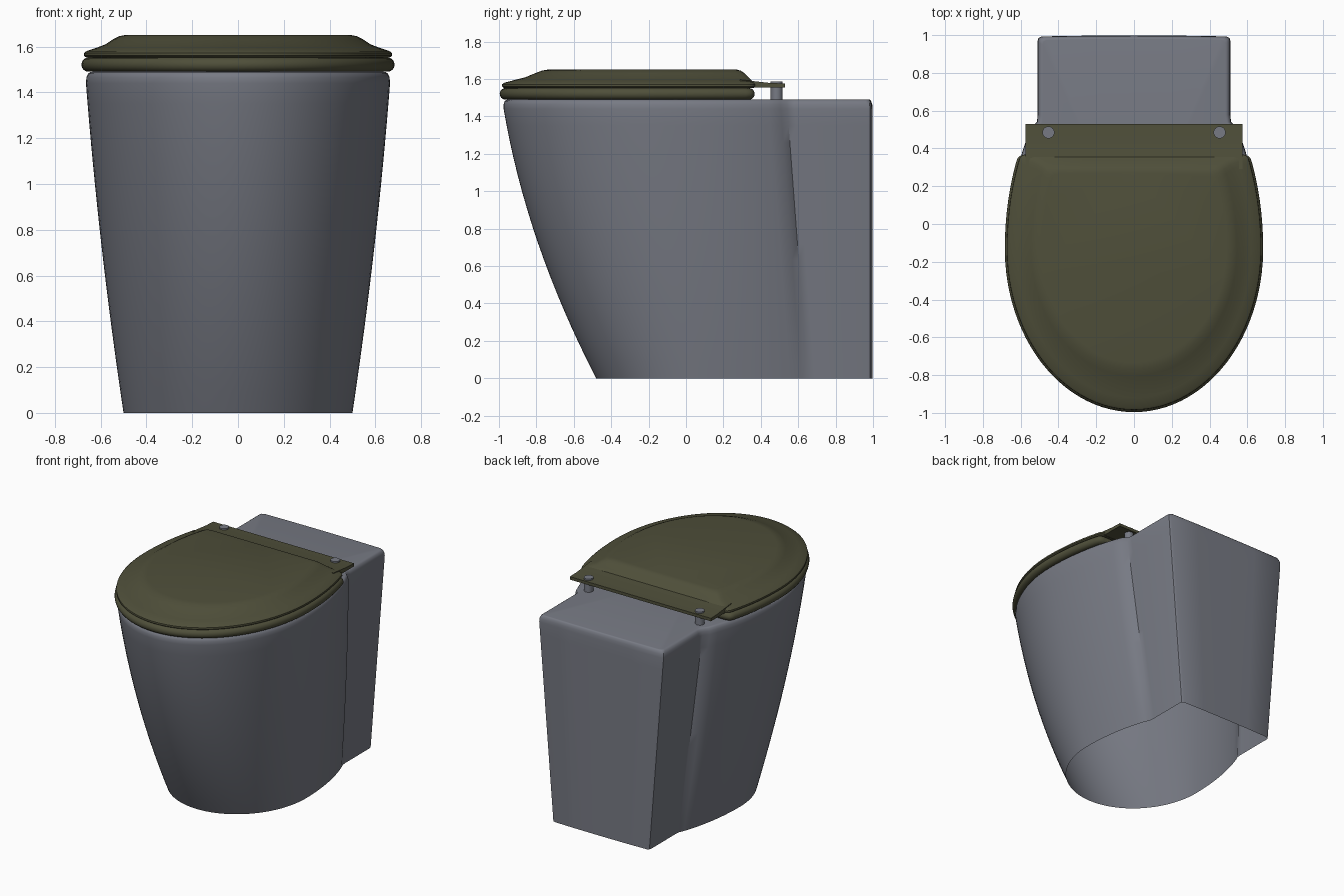
import bpy, bmesh, math

if "Cube" in bpy.data.objects:
    bpy.data.objects.remove(bpy.data.objects["Cube"])


def material(name, rgb):
    m = bpy.data.materials.new(name)
    m.diffuse_color = (*rgb, 1)
    m.use_nodes = True
    m.node_tree.nodes["Principled BSDF"].inputs["Base Color"].default_value = m.diffuse_color
    return m


GREY = material("grey ceramic", (0.185, 0.195, 0.23))
OLIVE = material("dark olive plastic", (0.078, 0.078, 0.042))


def finish(name, bm, mat, angle=35):
    bmesh.ops.recalc_face_normals(bm, faces=bm.faces)
    me = bpy.data.meshes.new(name)
    bm.to_mesh(me)
    bm.free()
    me.materials.append(mat)
    ob = bpy.data.objects.new(name, me)
    bpy.context.collection.objects.link(ob)
    bpy.ops.object.select_all(action='DESELECT')
    ob.select_set(True)
    bpy.context.view_layer.objects.active = ob
    bpy.ops.object.shade_smooth_by_angle(angle=math.radians(angle))
    return ob


def oval_half(w, front, yc, bb, clip, n=32):
    """Right half of an oval from the front tip to a clipping line near the back."""
    end = math.acos(-(clip - yc) / bb)
    pts = []
    for i in range(n + 1):
        t = end * i / n
        r = (yc - front) if t < math.pi / 2 else bb
        pts.append((w * math.sin(t), yc - r * math.cos(t)))
    return pts


def mirrored(half):
    """Close a right half whose first and last points lie on x = 0."""
    return half + [(-x, y) for x, y in reversed(half[1:-1])]


def loft(bm, rings, cap=False, closed=False):
    """Skin a list of (outline, z) rings."""
    vs = [[bm.verts.new((x, y, z)) for x, y in pts] for pts, z in rings]
    pairs = list(zip(vs, vs[1:])) + ([(vs[-1], vs[0])] if closed else [])
    for a, b in pairs:
        for i in range(len(a)):
            j = (i + 1) % len(a)
            bm.faces.new((a[i], a[j], b[j], b[i]))
    if cap:
        bm.faces.new(vs[-1])
    return vs


# Body: oval bowl flowing into a tapered rear box, open underneath
def body_outline(z, d=0.0):
    w = 0.5 + 0.15 * z - 0.025 * z * z - d
    front = -0.48 - 0.518 * z + 0.121 * z * z + d
    yj = 0.65 - 0.075 * z
    bw = 0.395 + 0.08 * z - d
    back = 0.998 - d * 0.6
    half = oval_half(w, front, 0.08 - 0.14 * z, 0.95 + 0.107 * z, yj - 0.035)
    half += [(bw + 0.003, yj), (bw, yj + 0.04), (bw, back - 0.03),
             (bw - 0.004, back - 0.014), (bw - 0.02, back - 0.005),
             (bw * 0.5, back - 0.001), (0, back)]
    return mirrored(half)


rings = [(body_outline(z), z) for z in [1.44 * i / 16 for i in range(17)]]
rings += [(body_outline(z, d), z) for z, d in
          ((1.465, 0.004), (1.482, 0.013), (1.489, 0.023), (1.49, 0.032))]
# Hidden basin: radial copies of the rim outline, dropping inside the shell
rim = rings[-1][0]
CY = -0.25


def basin(w, l):
    out = []
    for x, y in rim:
        a = math.atan2(y - CY, x)
        out.append((w * math.cos(a), CY + l * math.sin(a)))
    return out


for w, l, z in ((0.45, 0.52, 1.49), (0.435, 0.5, 1.47), (0.42, 0.48, 1.3),
                (0.36, 0.41, 1.05), (0.25, 0.28, 0.85), (0.12, 0.13, 0.76)):
    rings.append((basin(w, l), z))
bm = bmesh.new()
loft(bm, rings, cap=True)
finish("toilet_body", bm, GREY, 40)


# Seat and lid share a D outline with rounded rear corners
def d_outline(w, front, back):
    half = oval_half(w, front, -0.13, 1.11 * w / 0.68, back - 0.045)
    x = half[-1][0]
    half += [(x - 0.008, back - 0.02), (x - 0.022, back - 0.006),
             (x - 0.045, back), (x * 0.5, back), (0, back)]
    return mirrored(half)


# Seat ring with rounded outer and inner edges
rings = []
for side in (0, 1):
    for i in range(9):
        a = math.radians(-90 + 22.5 * i)
        if side == 0:
            d, s = 0.03 * (1 - math.cos(a)), math.sin(a)
        else:
            d, s = 0.2 + 0.03 * math.cos(a), -math.sin(a)
        rings.append((d_outline(0.684 - d, -0.996 + d, 0.367 - d),
                      1.521 + 0.031 * s))
bm = bmesh.new()
loft(bm, rings, closed=True)
finish("seat", bm, OLIVE)

# Lid: thin edge, sloping shoulder, flat raised top
profile = ((0.60, -0.90, 0.31, 1.553), (0.664, -0.974, 0.362, 1.553),
           (0.673, -0.984, 0.37, 1.560), (0.672, -0.983, 0.37, 1.572),
           (0.662, -0.972, 0.365, 1.580), (0.62, -0.92, 0.35, 1.594),
           (0.58, -0.86, 0.335, 1.609), (0.545, -0.805, 0.312, 1.632),
           (0.52, -0.77, 0.292, 1.645), (0.49, -0.735, 0.27, 1.651))
bm = bmesh.new()
vs = loft(bm, [(d_outline(w, f, b), z) for w, f, b, z in profile], cap=True)
bm.faces.new(vs[0])
finish("lid", bm, OLIVE)

# Hinge plate: extruded side profile behind the lid
side = ((0.29, 1.554), (0.53, 1.554), (0.53, 1.576), (0.45, 1.579),
        (0.36, 1.589), (0.29, 1.597))
bm = bmesh.new()
loft_ends = [[bm.verts.new((x, y, z)) for y, z in side] for x in (-0.574, 0.574)]
for i in range(len(side)):
    j = (i + 1) % len(side)
    a, b = loft_ends
    bm.faces.new((a[i], a[j], b[j], b[i]))
for e in loft_ends:
    bm.faces.new(e)
finish("hinge_plate", bm, OLIVE, 25)

# Hinge pins through the plate
for name, x in (("hinge_pin_left", -0.453), ("hinge_pin_right", 0.453)):
    bm = bmesh.new()
    bmesh.ops.create_cone(bm, cap_ends=True, segments=24, radius1=0.032,
                          radius2=0.032, depth=0.105)
    bmesh.ops.translate(bm, verts=bm.verts, vec=(x, 0.485, 1.5355))
    finish(name, bm, GREY)
